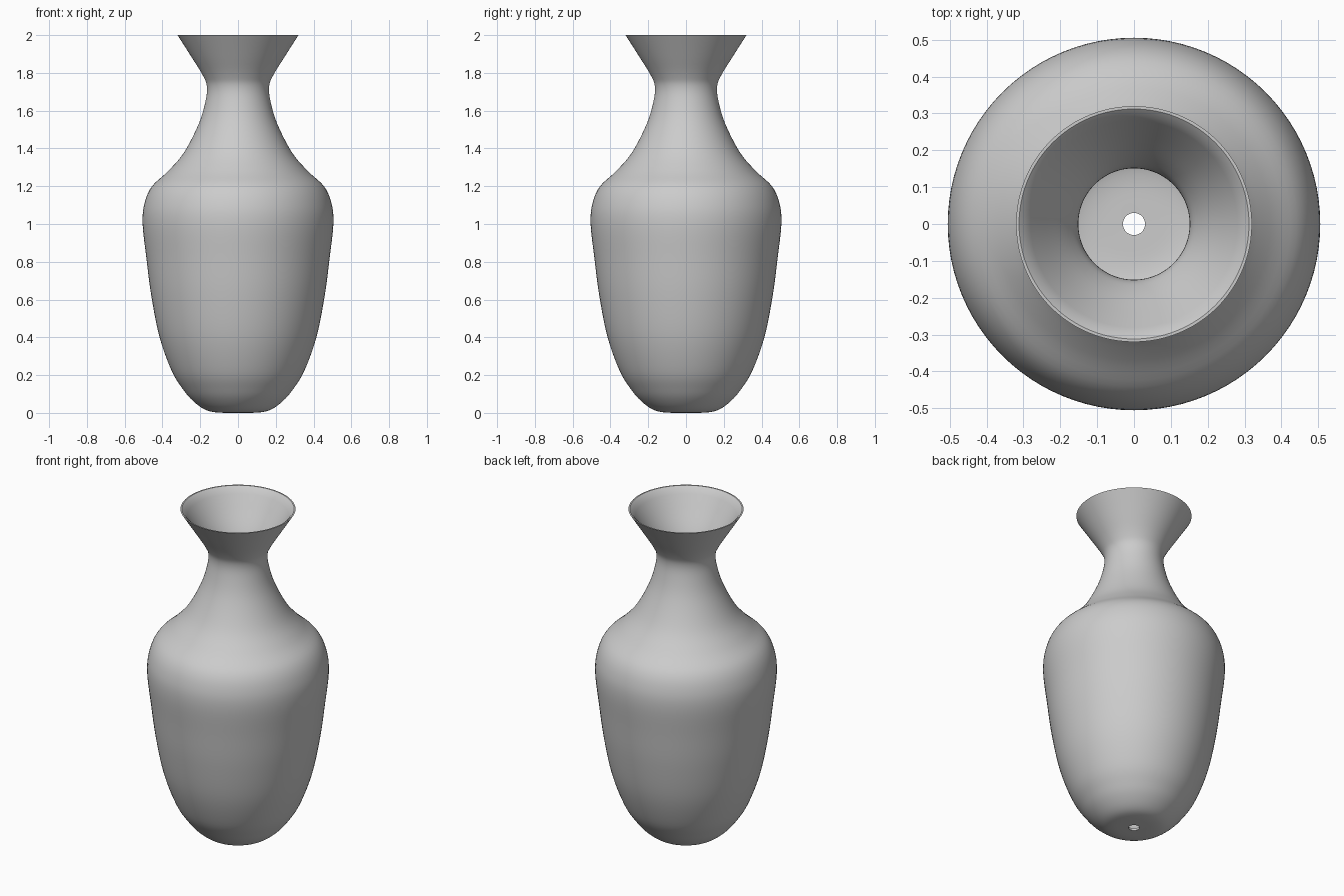
import bpy, bmesh, math
from mathutils import Vector

if "Cube" in bpy.data.objects:
    bpy.data.objects.remove(bpy.data.objects["Cube"])

WALL = 0.013
SEGMENTS = 96
STEPS = 5

# Outer silhouette (radius, height) from base hole to lip
outline = [Vector(p) for p in [
    (0.03, 0.0), (0.12, 0.003), (0.18, 0.02), (0.24, 0.065), (0.29, 0.123),
    (0.35, 0.22), (0.415, 0.4), (0.459, 0.62), (0.485, 0.82), (0.505, 1.0),
    (0.495, 1.11), (0.455, 1.2), (0.37, 1.28), (0.285, 1.38), (0.208, 1.53),
    (0.172, 1.65), (0.165, 1.73), (0.188, 1.79), (0.25, 1.89), (0.32, 2.0)]]


def smooth(pts):
    """Catmull-Rom curve through the points."""
    p = [2 * pts[0] - pts[1]] + pts + [2 * pts[-1] - pts[-2]]
    out = []
    for a, b, c, d in zip(p, p[1:], p[2:], p[3:]):
        for i in range(STEPS):
            t = i / STEPS
            out.append(0.5 * (2 * b + (c - a) * t + (2 * a - 5 * b + 4 * c - d) * t * t
                              + (3 * b - a - 3 * c + d) * t ** 3))
    return out + [pts[-1]]


# Inner wall: outline moved inward by the wall thickness
outer = smooth(outline)
inner = []
for i, p in enumerate(outer):
    d = (outer[min(i + 1, len(outer) - 1)] - outer[max(i - 1, 0)]).normalized()
    inner.append(p + Vector((-d.y, d.x)) * WALL)
inner[0].x = outer[0].x
inner[-1] = Vector((outer[-1].x - 0.008, 2.0))
profile = outer + inner[::-1]

# Lathe the closed profile around z
bm = bmesh.new()
verts = [bm.verts.new((p.x, 0, p.y)) for p in profile]
edges = [bm.edges.new((verts[i - 1], verts[i])) for i in range(len(verts))]
bmesh.ops.spin(bm, geom=verts + edges, cent=(0, 0, 0), axis=(0, 0, 1),
               angle=math.tau, steps=SEGMENTS, use_merge=True)
bmesh.ops.remove_doubles(bm, verts=bm.verts, dist=0.0001)
bmesh.ops.recalc_face_normals(bm, faces=bm.faces)
mesh = bpy.data.meshes.new("vase")
bm.to_mesh(mesh)
bm.free()

vase = bpy.data.objects.new("vase", mesh)
bpy.context.collection.objects.link(vase)
bpy.context.view_layer.objects.active = vase
vase.select_set(True)
bpy.ops.object.shade_smooth_by_angle(angle=math.radians(40))
